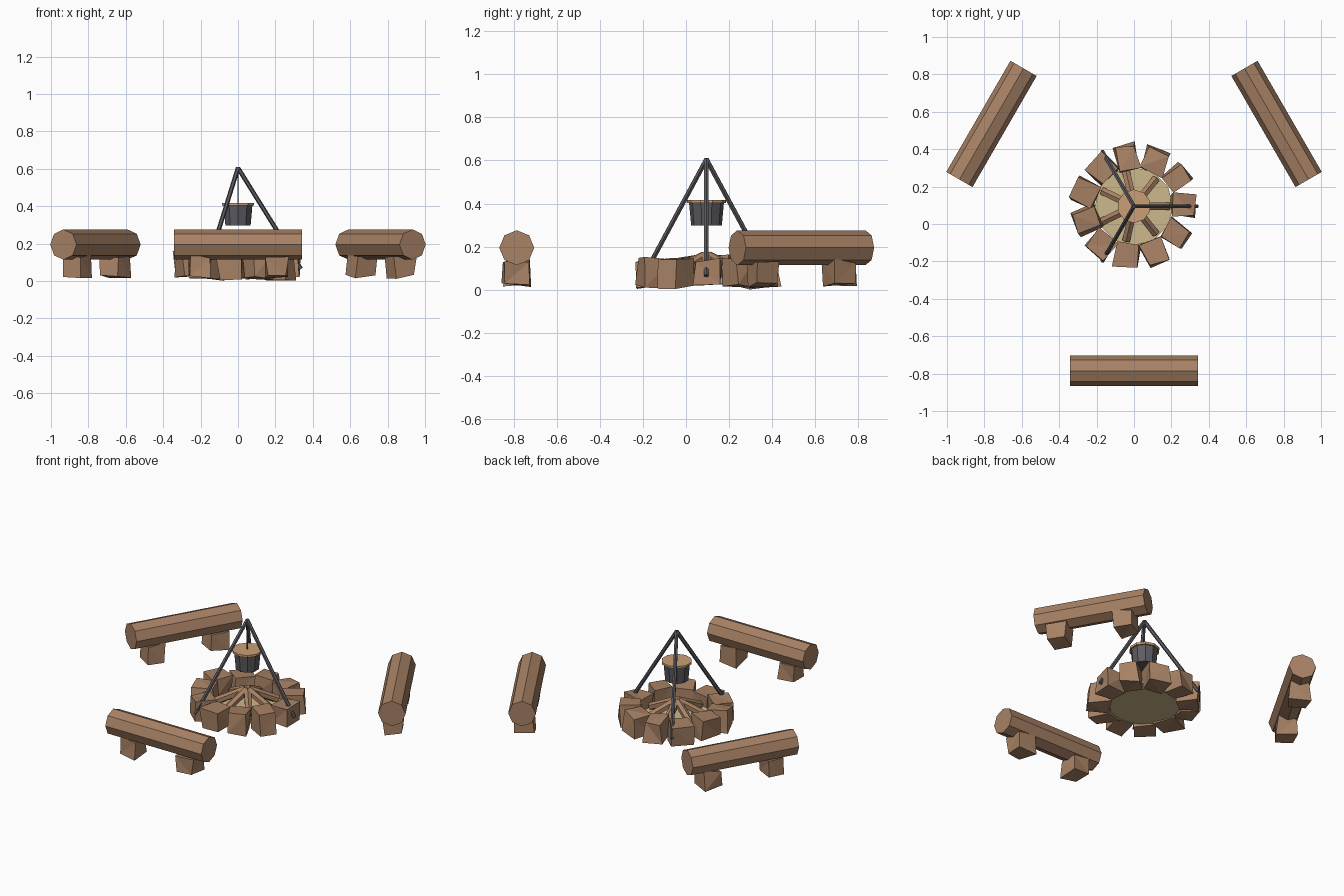
import bpy, bmesh, math, random
from mathutils import Vector, Matrix

if "Cube" in bpy.data.objects:
    bpy.data.objects.remove(bpy.data.objects["Cube"])

random.seed(11)
FIRE = Vector((0, 0.095, 0))      # centre of the fire ring


def material(name, rgb):
    m = bpy.data.materials.new(name)
    lin = [((c / 255 + 0.055) / 1.055) ** 2.4 for c in rgb]
    m.diffuse_color = (*lin, 1)
    m.use_nodes = True
    m.node_tree.nodes["Principled BSDF"].inputs["Base Color"].default_value = m.diffuse_color
    return m


BROWN = material("brown", (168, 130, 101))
ASH = material("pale ash", (206, 184, 140))
METAL = material("dark metal", (92, 92, 98))
LID = material("light wood", (203, 160, 117))


def finish(bm, name, mat):
    bmesh.ops.recalc_face_normals(bm, faces=bm.faces)
    me = bpy.data.meshes.new(name)
    bm.to_mesh(me)
    bm.free()
    me.materials.append(mat)
    ob = bpy.data.objects.new(name, me)
    bpy.context.collection.objects.link(ob)
    return ob


def rod(name, a, b, r1, r2, sides, mat, turn=0.0):
    """Flat-sided cylinder or cone from point a to point b."""
    a, b = Vector(a), Vector(b)
    d = b - a
    m = (Matrix.Translation((a + b) / 2) @ d.to_track_quat('Z', 'Y').to_matrix().to_4x4()
         @ Matrix.Rotation(turn, 4, 'Z'))
    bm = bmesh.new()
    bmesh.ops.create_cone(bm, cap_ends=True, segments=sides, radius1=r1, radius2=r2,
                          depth=d.length, matrix=m)
    return finish(bm, name, mat)


def block(name, centre, angle, size, jitter):
    """Rough-hewn cube with shifted corners."""
    bm = bmesh.new()
    bmesh.ops.create_cube(bm, size=1)
    for v in bm.verts:
        v.co = Vector([c * s + random.uniform(-jitter, jitter) for c, s in zip(v.co, size)])
    bmesh.ops.triangulate(bm, faces=bm.faces)
    bm.transform(Matrix.Translation(centre) @ Matrix.Rotation(angle, 4, 'Z'))
    return finish(bm, name, BROWN)


# Three bench logs around the fire, each on two rough stumps
for i in range(3):
    ang = math.radians(-90 + 120 * i)
    out = Vector((math.cos(ang), math.sin(ang), 0))
    along = Vector((-out.y, out.x, 0))
    mid = FIRE + out * 0.88
    up = Vector((0, 0, 0.195))
    rod(f"bench_log_{i}", mid - along * 0.343 + up, mid + along * 0.343 + up,
        0.081, 0.081, 8, BROWN)
    for s in (-1, 1):
        block(f"bench_stump_{i}_{s}", mid + along * 0.207 * s + Vector((0, 0, 0.078)),
              ang, (0.12, 0.115, 0.11), 0.011)

# Ring of stones
for i in range(11):
    ang = math.tau * i / 11
    pos = FIRE + Vector((math.cos(ang), math.sin(ang), 0)) * random.uniform(0.255, 0.27)
    pos.z = random.uniform(0.075, 0.092)
    block(f"ring_stone_{i}", pos, ang + random.uniform(-0.15, 0.15),
          (0.125, 0.12, 0.125), 0.013)

# Ash bed
rod("ash_bed", FIRE + Vector((0, 0, 0.03)), FIRE + Vector((0, 0, 0.06)), 0.21, 0.21, 12, ASH)

# Firewood leaning to the middle
for i in range(7):
    ang = math.tau * i / 7
    d = Vector((math.cos(ang), math.sin(ang), 0))
    rod(f"firewood_{i}", FIRE + d * 0.185 + Vector((0, 0, 0.07)),
        FIRE + d * 0.01 + Vector((0, 0, 0.155)), 0.024, 0.024, 6, BROWN)

# Tripod
APEX = FIRE + Vector((0, 0, 0.605))
for i in range(3):
    ang = math.tau * i / 3
    foot = FIRE + Vector((0.336 * math.cos(ang), 0.336 * math.sin(ang), 0.065))
    rod(f"tripod_leg_{i}", foot, APEX, 0.012, 0.012, 6, METAL)

# Hanging pot with wire and lid
rod("pot_wire", FIRE + Vector((0, 0, 0.41)), APEX, 0.004, 0.004, 6, METAL)
rod("pot", FIRE + Vector((0, 0, 0.297)), FIRE + Vector((0, 0, 0.405)), 0.071, 0.081, 10, METAL)
rod("pot_lid", FIRE + Vector((0, 0, 0.403)), FIRE + Vector((0, 0, 0.417)), 0.09, 0.09, 10, LID)
